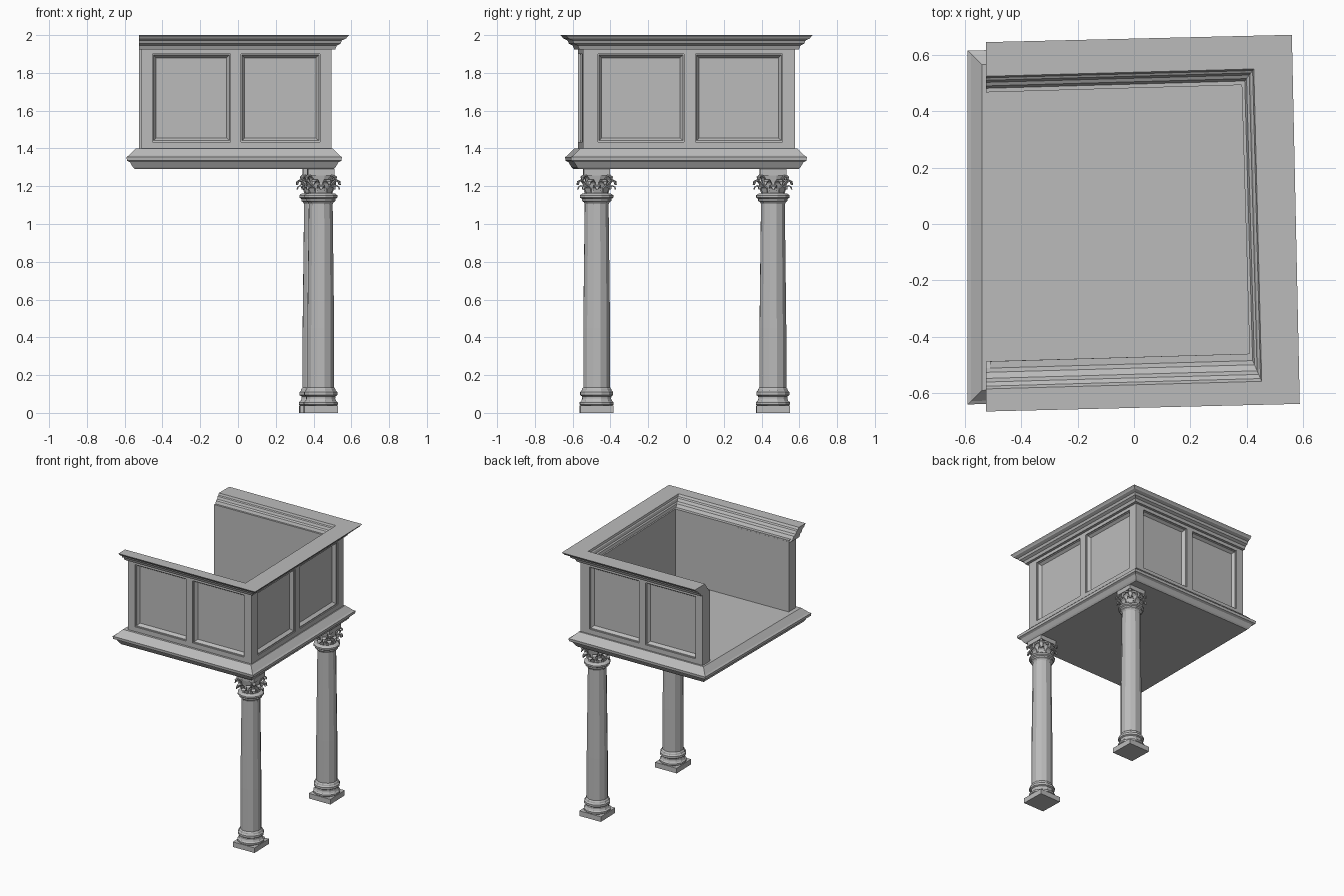
import bpy, bmesh, math
from mathutils import Vector, Matrix

if "Cube" in bpy.data.objects:
    bpy.data.objects.remove(bpy.data.objects["Cube"])

stone = bpy.data.materials.new("grey_stone")
stone.use_nodes = True
colour = (0.5, 0.5, 0.5, 1)
stone.diffuse_color = colour
stone.node_tree.nodes["Principled BSDF"].inputs["Base Color"].default_value = colour


def finish(name, bm):
    bmesh.ops.recalc_face_normals(bm, faces=bm.faces)
    mesh = bpy.data.meshes.new(name)
    bm.to_mesh(mesh)
    bm.free()
    mesh.materials.append(stone)
    ob = bpy.data.objects.new(name, mesh)
    bpy.context.collection.objects.link(ob)
    return ob


def loft(bm, loops, caps=True):
    """Skin a list of closed loops that have equal point counts."""
    rings = [[bm.verts.new(p) for p in loop] for loop in loops]
    for a, b in zip(rings, rings[1:]):
        for i in range(len(a)):
            j = (i + 1) % len(a)
            bm.faces.new((a[i], a[j], b[j], b[i]))
    if caps:
        bm.faces.new(rings[0][::-1])
        bm.faces.new(rings[-1])


# Floor slab with moulded edge
base_plan = [(-.59, -.64), (.55, -.61), (.525, .64), (-.59, .615)]
base_profile = [(1.29, .043), (1.3, .034), (1.327, .018), (1.335, .002),
                (1.355, 0), (1.362, .012), (1.4, .05)]
bm = bmesh.new()
loft(bm, [[(x - math.copysign(d, x), y - math.copysign(d, y), z)
           for x, y in base_plan] for z, d in base_profile])
finish("floor_slab", bm)

# Three-sided parapet, swept from a section around the wall line
wall_line = [(-.525, -.572), (.495, -.545), (.467, .578), (-.525, .552)]


def sweep(bm, section, start_trim=0):
    """Section points are (front, side, back, z) offsets out from the wall line."""
    loops = []
    for i, (x, y) in enumerate(wall_line):
        loop = []
        for front, side, back, z in section:
            dx = side if i in (1, 2) else (start_trim if i == 0 else 0)
            dy = -front if i < 2 else back
            loop.append((x + dx, y + dy, z))
        loops.append(loop)
    loft(bm, loops)


THICK = -.085
bm = bmesh.new()
sweep(bm, [(0, 0, 0, 1.39), (0, 0, 0, 1.935),
           (THICK, THICK, THICK, 1.935), (THICK, THICK, THICK, 1.39)], .015)
parapet = finish("parapet_wall", bm)

# Recessed panels, cut with tapered cutters
bm = bmesh.new()
DEPTH, BEVEL = .032, .02
for (p, q) in zip(wall_line, wall_line[1:]):
    a, b = Vector((*p, 0)), Vector((*q, 0))
    along = (b - a).normalized()
    out = along.cross(Vector((0, 0, 1)))
    length = (b - a).length
    for s0, s1 in ((.07, .476), (.53, .94)):
        loops = []
        for push, inset in ((.01, 0), (-.008, 0), (-.009, .006),
                            (-.016, .008), (-DEPTH, BEVEL)):
            lo, hi = s0 * length + inset, s1 * length - inset
            bottom, top = 1.435 + inset, 1.9 - inset
            loops.append([a + along * s + out * push + Vector((0, 0, z))
                          for s, z in ((lo, bottom), (hi, bottom), (hi, top), (lo, top))])
        loft(bm, loops)
cutter = finish("panel_cutter", bm)
cutter.hide_render = True
cutter.hide_viewport = True
cut = parapet.modifiers.new("panels", 'BOOLEAN')
cut.operation = 'DIFFERENCE'
cut.solver = 'EXACT'
cut.object = cutter
bpy.context.view_layer.update()
baked = bpy.data.meshes.new_from_object(
    parapet.evaluated_get(bpy.context.evaluated_depsgraph_get()))
parapet.modifiers.clear()
parapet.data = baked
bpy.data.objects.remove(cutter)

# Crown moulding: stepped outside, stepped leaning inside
outer = [(0, 1.925), (.02, 1.925), (.028, 1.945), (.048, 1.955),
         (.055, 1.972), (.078, 1.982), (.083, 1.99), (.093, 2)]
section = [(d, d, d, z) for d, z in outer]
rim = (.013, -.042, -.028)
for t, z in ((1, 2), (.9, 1.985), (.75, 1.98), (.62, 1.962),
             (.4, 1.955), (.25, 1.935), (0, 1.925)):
    section.append(tuple(THICK + (r - THICK) * t for r in rim) + (z,))
bm = bmesh.new()
sweep(bm, section)
finish("crown_moulding", bm)


# Column parts
def lathe(bm, profile, sides):
    loft(bm, [[(r * math.cos(math.tau * (i + .5) / sides),
                r * math.sin(math.tau * (i + .5) / sides), z)
               for i in range(sides)] for r, z in profile])


def box(bm, half, z0, z1):
    loft(bm, [[(-half, -half, z), (half, -half, z), (half, half, z), (-half, half, z)]
              for z in (z0, z1)])


def leaf(bm, angle, spine, thick=.007):
    """A curled leaf: rectangular loops along a spine of (radius, z, half width)."""
    turn = Matrix.Rotation(angle, 3, 'Z')
    loops = []
    for i, (r, z, w) in enumerate(spine):
        r0, z0, _ = spine[max(i - 1, 0)]
        r1, z1, _ = spine[min(i + 1, len(spine) - 1)]
        n = Vector((z0 - z1, 0, r1 - r0)).normalized() * thick
        c = Vector((r, 0, z))
        side = Vector((0, w, 0))
        loops.append([turn @ v for v in (c - side, c + side, c + side + n, c - side + n)])
    loft(bm, loops)


def build_plinth(bm):
    box(bm, .088, 0, .038)


def build_shaft(bm):
    lathe(bm, [(.084, .038), (.093, .044), (.093, .056), (.084, .063), (.079, .075),
               (.08, .088), (.09, .094), (.09, .11), (.082, .118), (.08, .126),
               (.073, .135), (.073, .45), (.065, 1.105), (.07, 1.115), (.08, 1.122),
               (.08, 1.133), (.091, 1.14), (.091, 1.152), (.08, 1.16), (.064, 1.163)], 12)


def build_capital(bm):
    lathe(bm, [(.062, 1.16), (.062, 1.22), (.07, 1.262)], 12)
    box(bm, .07, 1.258, 1.29)
    lower = [(.062, 1.163, .017), (.07, 1.188, .021), (.083, 1.2, .018),
             (.093, 1.194, .011), (.096, 1.182, .004)]
    upper = [(.064, 1.18, .014), (.073, 1.214, .02), (.088, 1.229, .017),
             (.102, 1.222, .01), (.106, 1.206, .004)]
    volute = [(.066, 1.21, .01), (.076, 1.24, .012), (.092, 1.254, .011),
              (.104, 1.247, .009), (.1, 1.236, .007)]
    for i in range(8):
        leaf(bm, math.tau * i / 8, lower)
        leaf(bm, math.tau * (i + .5) / 8, upper)
    for i in range(4):
        leaf(bm, math.tau * (i + .5) / 4, volute)


# Two columns under the outer corners
for place, (x, y) in (("front", (.438, -.473)), ("back", (.413, .46))):
    for part, build in (("plinth", build_plinth), ("shaft", build_shaft),
                        ("capital", build_capital)):
        bm = bmesh.new()
        build(bm)
        ob = finish(f"{place}_column_{part}", bm)
        ob.location = (x, y, 0)
        ob.rotation_euler.z = math.radians(1.4)
